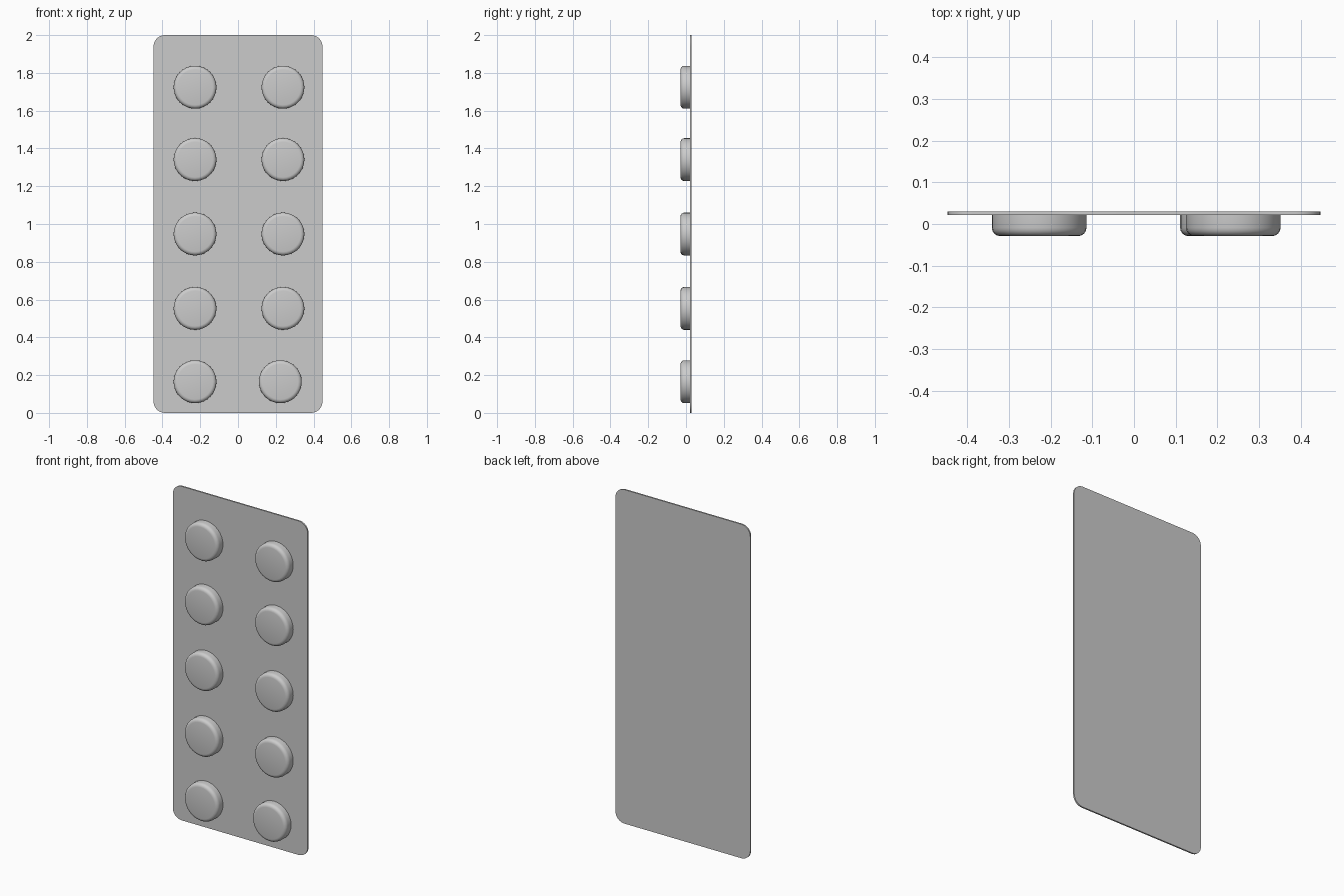
import bpy, bmesh, math
from mathutils import Matrix

cube = bpy.data.objects.get("Cube")
if cube:
    bpy.data.objects.remove(cube, do_unlink=True)

foil = bpy.data.materials.new("grey foil")
foil.use_nodes = True
grey = (0.6, 0.6, 0.6, 1)
foil.diffuse_color = grey
foil.node_tree.nodes["Principled BSDF"].inputs["Base Color"].default_value = grey

FRONT, SEAM, BACK = -0.029, 0.021, 0.030


def add_object(name, bm):
    bmesh.ops.recalc_face_normals(bm, faces=bm.faces)
    mesh = bpy.data.meshes.new(name)
    bm.to_mesh(mesh)
    bm.free()
    mesh.materials.append(foil)
    obj = bpy.data.objects.new(name, mesh)
    bpy.context.collection.objects.link(obj)
    bpy.ops.object.select_all(action="DESELECT")
    obj.select_set(True)
    bpy.context.view_layer.objects.active = obj
    bpy.ops.object.shade_smooth_by_angle(angle=math.radians(35))
    return obj


# Thin backing card with rounded corners
def make_card(half_width, height, radius, steps=8):
    bm = bmesh.new()
    ring = []
    for corner in range(4):
        sx = 1 if corner in (0, 3) else -1
        sz = 1 if corner < 2 else -1
        for i in range(steps + 1):
            a = math.pi / 2 * (corner + i / steps)
            x = sx * (half_width - radius) + radius * math.cos(a)
            z = height / 2 + sz * (height / 2 - radius) + radius * math.sin(a)
            ring.append(bm.verts.new((x, SEAM, z)))
    face = bm.faces.new(ring)
    extruded = bmesh.ops.extrude_face_region(bm, geom=[face])["geom"]
    verts = [g for g in extruded if isinstance(g, bmesh.types.BMVert)]
    bmesh.ops.translate(bm, verts=verts, vec=(0, BACK - SEAM, 0))
    # The extrusion keeps the first face, so the card is closed
    return add_object("backing_card", bm)


# Round blister with a softened front rim
def make_blister(name, x, z, radius=0.1135, rim=0.02):
    bm = bmesh.new()
    depth = SEAM - FRONT + 0.002
    turn = Matrix.Rotation(math.pi / 2, 4, "X")
    place = Matrix.Translation((x, FRONT + depth / 2, z))
    bmesh.ops.create_cone(bm, cap_ends=True, segments=32, radius1=radius,
                          radius2=radius, depth=depth, matrix=place @ turn)
    rim_edges = [e for e in bm.edges
                 if all(v.co.y < FRONT + 0.001 for v in e.verts)]
    bmesh.ops.bevel(bm, geom=rim_edges, offset=rim, segments=4,
                    profile=0.5, affect="EDGES")
    return add_object(name, bm)


make_card(0.447, 2.0, 0.06)

# Two columns of five blisters; the lowest left one sits slightly inward
rows = (0.165, 0.553, 0.947, 1.341, 1.724)
for i, z in enumerate(rows):
    make_blister(f"right_blister_{i + 1}", -0.2275, z)
    make_blister(f"left_blister_{i + 1}", 0.224 if i == 0 else 0.238, z)
